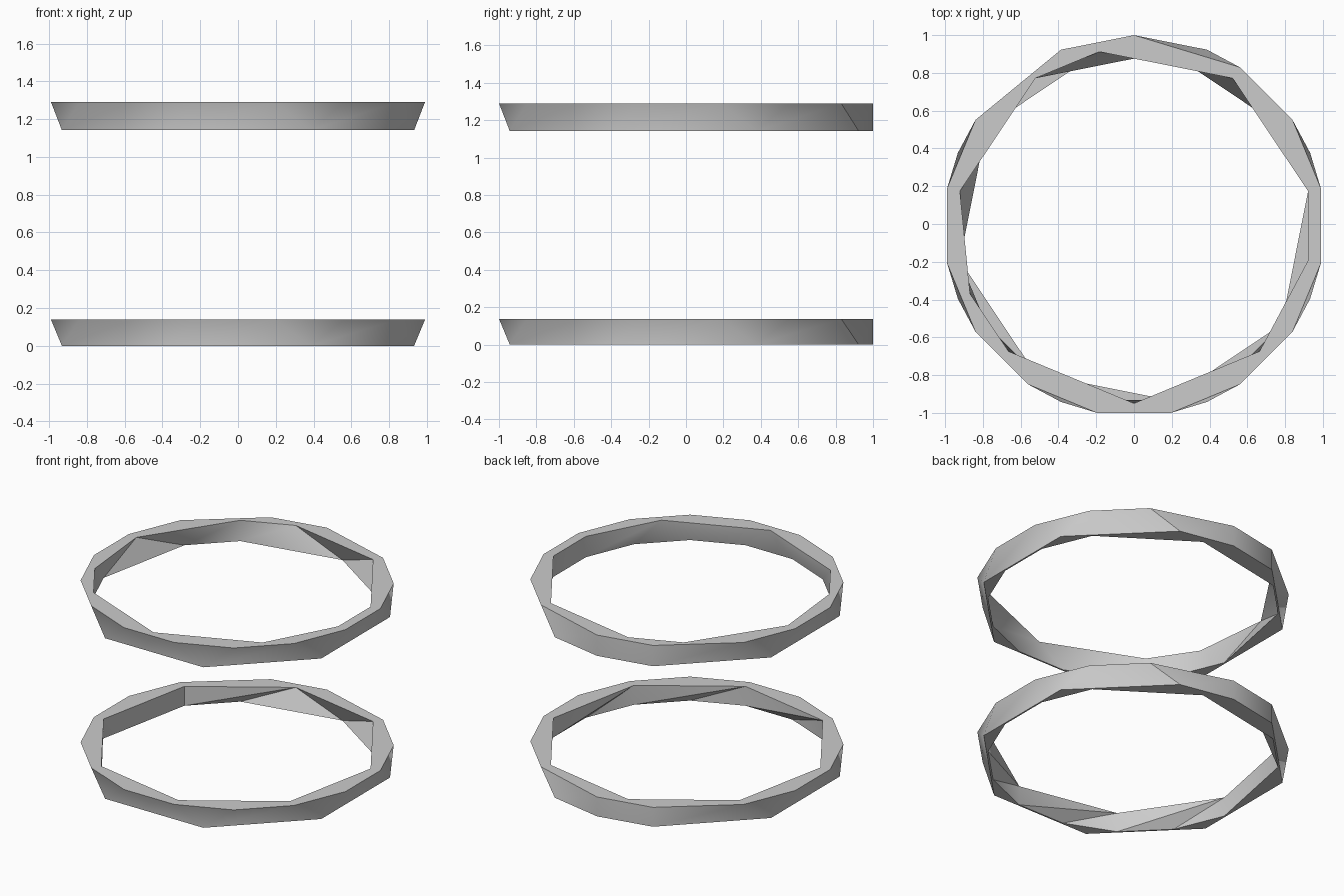
import bpy, bmesh
from math import radians, sin, cos

if "Cube" in bpy.data.objects:
    bpy.data.objects.remove(bpy.data.objects["Cube"])

STEP = 11.25            # all corners lie on multiples of this angle
R_OUT, R_IN = 1.0096, 0.94
Y_SHIFT = -0.0096

# corner positions (in steps) of each edge loop
OUT_TOP = [1, 3, 5, 8, 10, 13, 15, 17, 19, 21, 23, 25, 27, 29, 31]
OUT_BOTTOM = [2, 6, 8, 10, 14, 18, 22, 26, 30]
IN_BOTTOM = [1, 3, 7, 11, 13, 17, 19, 21, 23, 25, 27, 29, 31]
IN_TOP_UPPER = [1, 5, 9, 11, 15, 18, 20, 24, 28, 31]
IN_TOP_LOWER = list(range(1, 32, 4))


def make_loop(bm, steps, r, z):
    return [(k, bm.verts.new((r * cos(radians(k * STEP)),
                              r * sin(radians(k * STEP)) + Y_SHIFT, z))) for k in steps]


def zip_loops(bm, a, b):
    """Join two closed loops with triangles, walking both by angle."""
    a = a + [(a[0][0] + 32, a[0][1])]
    b = b + [(b[0][0] + 32, b[0][1])]
    i = j = 0
    while i < len(a) - 1 or j < len(b) - 1:
        step_a = j == len(b) - 1 or (i < len(a) - 1 and a[i + 1][0] <= b[j + 1][0])
        if step_a:
            bm.faces.new((a[i][1], a[i + 1][1], b[j][1]))
            i += 1
        else:
            bm.faces.new((a[i][1], b[j + 1][1], b[j][1]))
            j += 1


def make_ring(name, z0, z1, in_top):
    bm = bmesh.new()
    ot = make_loop(bm, OUT_TOP, R_OUT, z1)
    ob = make_loop(bm, OUT_BOTTOM, R_OUT, z0)
    ib = make_loop(bm, IN_BOTTOM, R_IN, z0)
    it = make_loop(bm, in_top, R_IN, z1)
    # outer wall, underside, inner wall, top rim
    for a, b in ((ot, ob), (ob, ib), (ib, it), (it, ot)):
        zip_loops(bm, a, b)
    bmesh.ops.recalc_face_normals(bm, faces=bm.faces[:])
    mesh = bpy.data.meshes.new(name)
    bm.to_mesh(mesh)
    bm.free()
    obj = bpy.data.objects.new(name, mesh)
    bpy.context.collection.objects.link(obj)
    bpy.ops.object.select_all(action='DESELECT')
    obj.select_set(True)
    bpy.context.view_layer.objects.active = obj
    bpy.ops.object.shade_smooth_by_angle(angle=radians(40))


make_ring("lower_ring", 0.0, 0.138, IN_TOP_LOWER)
make_ring("upper_ring", 1.142, 1.29, IN_TOP_UPPER)
